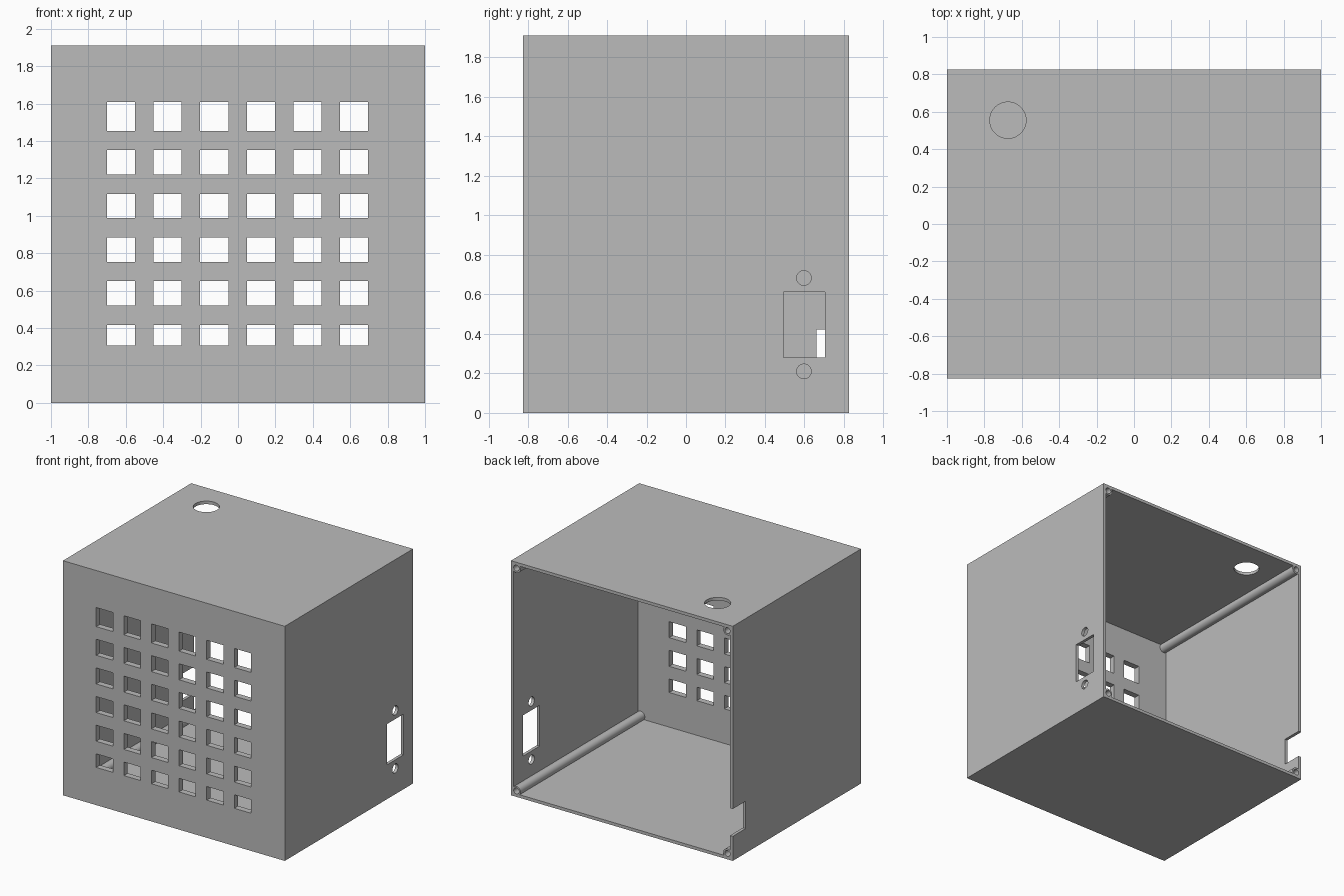
import bpy
import bmesh
import math
from mathutils import Matrix, Vector

if "Cube" in bpy.data.objects:
    bpy.data.objects.remove(bpy.data.objects["Cube"], do_unlink=True)

X, Y, Z = 1.0, 0.826, 1.912      # half width, half depth, height
WALL, FRONT = 0.025, 0.05        # wall and front panel thickness

grey = bpy.data.materials.new("plain grey")
grey.use_nodes = True
grey.diffuse_color = (0.5, 0.5, 0.5, 1)
grey.node_tree.nodes["Principled BSDF"].inputs["Base Color"].default_value = (0.5, 0.5, 0.5, 1)


def add_box(bm, lo, hi):
    lo, hi = Vector(lo), Vector(hi)
    matrix = Matrix.Translation((lo + hi) / 2) @ Matrix.Diagonal((*(hi - lo), 1))
    bmesh.ops.create_cube(bm, size=1, matrix=matrix)


def add_rod(bm, centre, radius, length, axis, sides=32):
    turn = {"X": Matrix.Rotation(math.pi / 2, 4, "Y"),
            "Y": Matrix.Rotation(math.pi / 2, 4, "X"),
            "Z": Matrix.Identity(4)}[axis]
    bmesh.ops.create_cone(bm, cap_ends=True, segments=sides, radius1=radius, radius2=radius,
                          depth=length, matrix=Matrix.Translation(centre) @ turn)


def make_object(name, bm):
    mesh = bpy.data.meshes.new(name)
    bm.to_mesh(mesh)
    bm.free()
    mesh.materials.append(grey)
    obj = bpy.data.objects.new(name, mesh)
    bpy.context.collection.objects.link(obj)
    return obj


def combine(target, tool, operation):
    tool.hide_render = True
    mod = target.modifiers.new(tool.name, "BOOLEAN")
    mod.operation, mod.solver, mod.object = operation, "EXACT", tool
    bpy.context.view_layer.objects.active = target
    bpy.ops.object.modifier_apply(modifier=mod.name)
    bpy.data.objects.remove(tool, do_unlink=True)


# Outer box
bm = bmesh.new()
add_box(bm, (-X, -Y, 0), (X, Y, Z))
case = make_object("enclosure", bm)

# Hollow inside, open at the back
bm = bmesh.new()
add_box(bm, (WALL - X, FRONT - Y, WALL), (X - WALL, Y + 0.1, Z - WALL))
combine(case, make_object("cavity", bm), "DIFFERENCE")

# Screw posts along the four long corners
INSET = 0.048
corners = [(x, z) for x in (INSET - X, X - INSET) for z in (INSET, Z - INSET)]
bm = bmesh.new()
for x, z in corners:
    add_rod(bm, (x, FRONT / 4, z), 0.038, 2 * Y - FRONT / 2, "Y")
combine(case, make_object("screw_posts", bm), "UNION")

# Vent grid in the front, screw holes, side socket, top hole and rear notch
bm = bmesh.new()
row_pitch, bar = 0.2335, 0.103
for col in range(6):
    x = -0.7 + 0.249 * col
    for row in range(6):
        low = 0.287 + row_pitch * row
        bottom = max(low, 0.307)
        top = 1.61 if row == 5 else low + row_pitch - bar
        add_box(bm, (x, -Y - 0.05, bottom), (x + 0.15, FRONT - Y + 0.02, top))
for x, z in corners:
    add_rod(bm, (x, Y, z), 0.024, 0.4, "Y")
add_box(bm, (X - 0.07, 0.493, 0.28), (X + 0.05, 0.705, 0.612))
for z in (0.21, 0.683):
    add_rod(bm, (X, 0.597, z), 0.037, 0.1, "X")
add_rod(bm, (-0.674, 0.555, Z), 0.097, 0.1, "Z", 48)
add_box(bm, (-X - 0.05, 0.66, 0.2), (-X + 0.06, Y + 0.05, 0.423))
combine(case, make_object("openings", bm), "DIFFERENCE")

# Smooth rods, crisp box edges
bpy.ops.object.select_all(action="DESELECT")
case.select_set(True)
bpy.context.view_layer.objects.active = case
bpy.ops.object.shade_smooth_by_angle(angle=math.radians(30))
